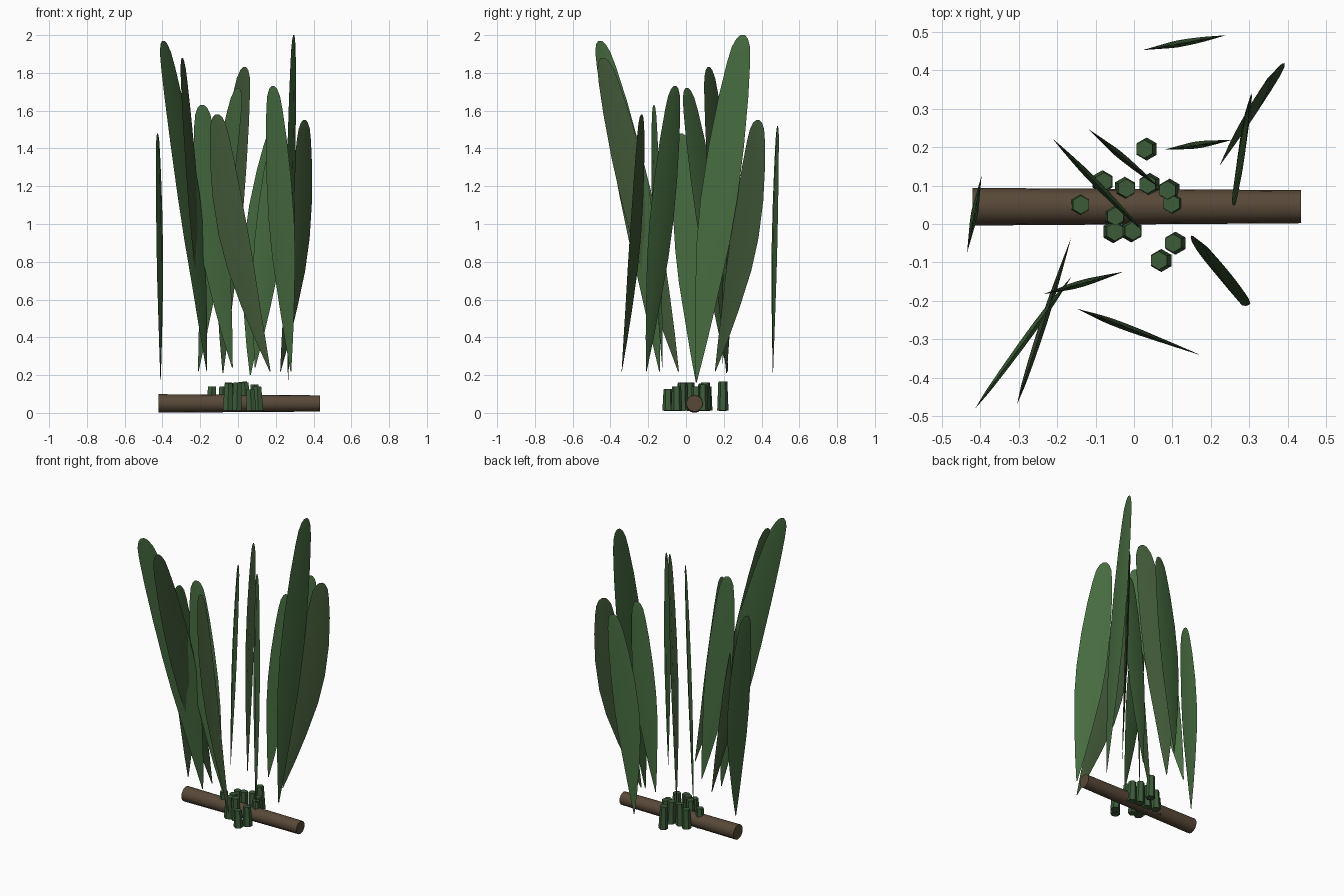
import bpy, bmesh, math
from mathutils import Vector, Matrix

if "Cube" in bpy.data.objects:
    bpy.data.objects.remove(bpy.data.objects["Cube"], do_unlink=True)


def material(name, rgb):
    m = bpy.data.materials.new(name)
    m.use_nodes = True
    m.diffuse_color = (*rgb, 1)
    b = m.node_tree.nodes["Principled BSDF"]
    b.inputs["Base Color"].default_value = (*rgb, 1)
    b.inputs["Roughness"].default_value = 0.9
    return m


LEAF = material("leaf green", (0.061, 0.147, 0.05))
OLIVE = material("olive green", (0.05, 0.094, 0.037))
STALK = material("stalk green", (0.045, 0.105, 0.041))
BARK = material("bark brown", (0.098, 0.066, 0.04))


def finish(name, bm, mat, angle):
    bmesh.ops.recalc_face_normals(bm, faces=bm.faces)
    me = bpy.data.meshes.new(name)
    bm.to_mesh(me)
    bm.free()
    me.materials.append(mat)
    ob = bpy.data.objects.new(name, me)
    bpy.context.collection.objects.link(ob)
    bpy.ops.object.select_all(action='DESELECT')
    ob.select_set(True)
    bpy.context.view_layer.objects.active = ob
    bpy.ops.object.shade_smooth_by_angle(angle=math.radians(angle))


# Blade outline: height fraction, half-width fraction
OUTLINE = [(0, .03), (.12, .34), (.25, .62), (.4, .9), (.53, 1), (.68, .96),
           (.82, .81), (.92, .63), (.965, .5), (.99, .31), (1, .12)]


def blade(name, base, tip, width, bulge, yaw, mat):
    """Thin lance-shaped leaf; its flat side turns by yaw from the leaning plane."""
    base, tip = Vector(base), Vector(tip)
    side = (tip - base) * Vector((1, 1, 0))
    side = Matrix.Rotation(math.radians(yaw), 3, 'Z') @ side.normalized()
    normal = Vector((-side.y, side.x, 0))
    bm = bmesh.new()
    rings = []
    for t, w in OUTLINE:
        c = base.lerp(tip, t) + side * bulge * math.sin(math.pi * t)
        h, d = side * width / 2 * w, normal * 0.009 * w
        rings.append([bm.verts.new(c + o) for o in (-h, d, h, -d)])
    for a, b in zip(rings, rings[1:]):
        for i in range(4):
            j = (i + 1) % 4
            bm.faces.new((a[i], a[j], b[j], b[i]))
    bm.faces.new(rings[0])
    bm.faces.new(rings[-1])
    finish(name, bm, mat, 40)


def tapered(name, a, b, r1, r2, sides, mat, angle):
    """Closed tapered cylinder between two points."""
    a, b = Vector(a), Vector(b)
    bm = bmesh.new()
    bmesh.ops.create_cone(bm, cap_ends=True, segments=sides, radius1=r1,
                          radius2=r2, depth=(b - a).length)
    rot = Vector((0, 0, 1)).rotation_difference(b - a)
    for v in bm.verts:
        v.co = rot @ v.co + (a + b) / 2
    finish(name, bm, mat, angle)


# Leaves: base, tip, width, in-plane bulge, yaw, colour
LEAVES = [
    ((.065, .46, .2), (.205, .485, 1.52), .17, -.025, 0, LEAF),
    ((.225, .155, .22), (.352, .38, 1.55), .19, .045, -9, OLIVE),
    ((.265, .055, .165), (.295, .3, 2.0), .2, -.01, -6, LEAF),
    ((.28, -.21, .22), (.185, -.058, 1.73), .185, 0, 15, LEAF),
    ((.09, .195, .24), (.215, .213, 1.5), .15, .005, 0, LEAF),
    ((-.08, .215, .21), (.035, .12, 1.83), .18, -.03, 0, OLIVE),
    ((-.21, .22, .22), (0, .005, 1.72), .17, -.015, 0, LEAF),
    ((-.165, -.14, .22), (-.395, -.455, 1.97), .2, -.045, 0, LEAF),
    ((-.165, -.04, .22), (-.295, -.44, 1.88), .18, 0, 0, OLIVE),
    ((-.03, -.125, .24), (-.19, -.17, 1.63), .165, .02, 0, LEAF),
    ((.17, -.34, .22), (-.11, -.235, 1.58), .17, .048, 0, OLIVE),
    ((-.41, .055, .16), (-.426, -.03, 1.48), .185, -.025, 0, LEAF),
]
for i, leaf in enumerate(LEAVES):
    blade(f"leaf_{i + 1}", *leaf)

# Hexagonal stalk stubs: x, y, top height
STUBS = [(-.14, .05, .14), (-.08, .11, .14), (-.022, .093, .155), (.03, .195, .165),
         (.038, .103, .16), (.09, .088, .15), (.1, .053, .14), (-.05, .02, .16),
         (-.052, -.02, .155), (-.005, -.018, .16), (.105, -.05, .14), (.068, -.095, .125)]
for i, (x, y, top) in enumerate(STUBS):
    lean = .003 if x > 0 else -.002
    tapered(f"stalk_{i + 1}", (x + lean, y, .012), (x - lean, y, top),
            .03, .024, 6, STALK, 30)

# Log lying along x
tapered("log", (-.42, .045, .05), (.435, .045, .05), .049, .043, 16, BARK, 40)
